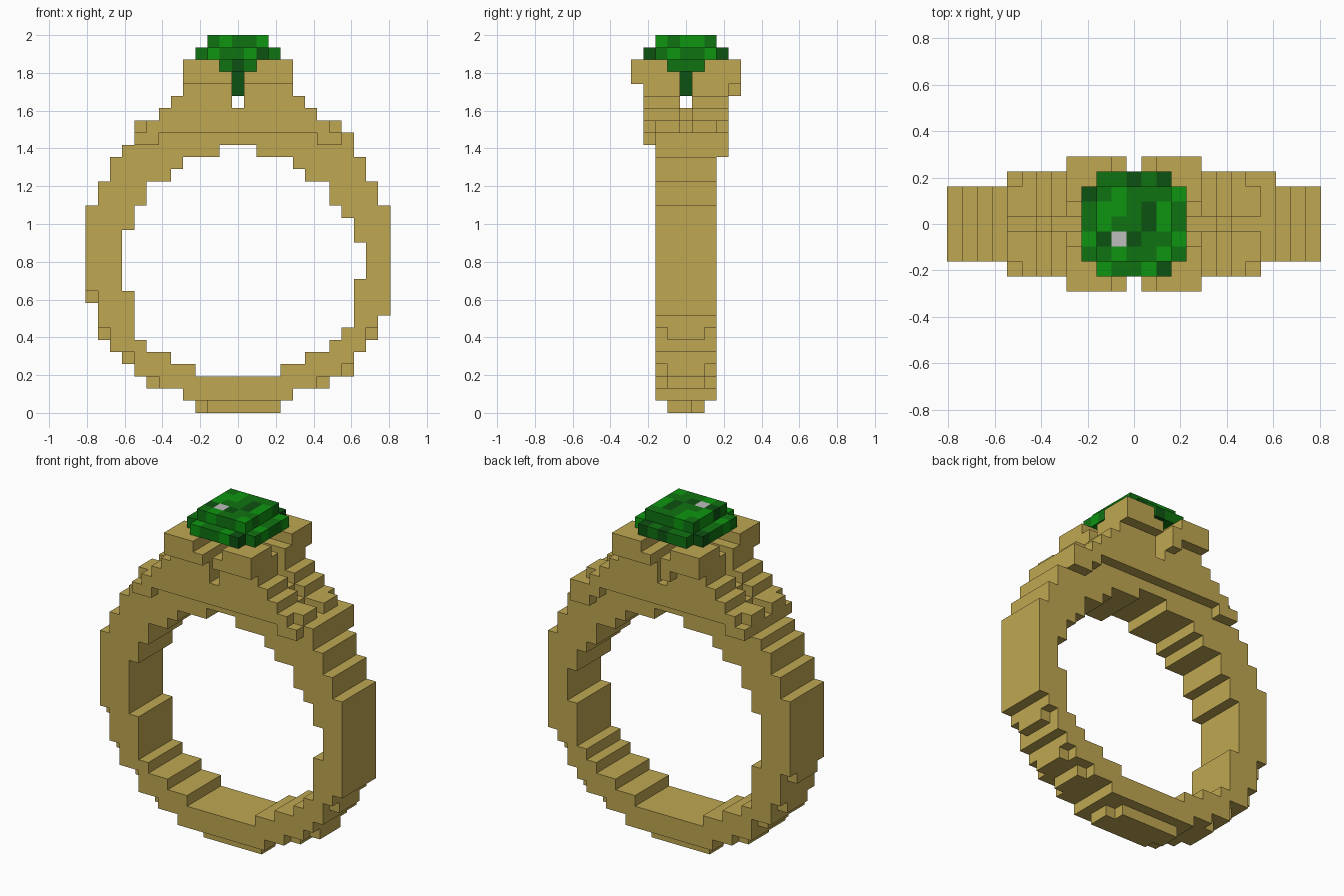
import bpy, bmesh, math
from mathutils import Vector

if "Cube" in bpy.data.objects:
    bpy.data.objects.remove(bpy.data.objects["Cube"], do_unlink=True)

UNIT = 2 / 31  # size of one block


def material(name, color):
    m = bpy.data.materials.new(name)
    m.use_nodes = True
    m.diffuse_color = (*color, 1)
    bsdf = m.node_tree.nodes["Principled BSDF"]
    bsdf.inputs["Base Color"].default_value = (*color, 1)
    bsdf.inputs["Roughness"].default_value = 0.7
    return m


MATS = [
    material("gold", (0.52, 0.386, 0.084)),
    material("bright_green", (0.004, 0.3, 0.005)),
    material("mid_green", (0.005, 0.17, 0.006)),
    material("dark_green", (0.004, 0.084, 0.006)),
    material("pale_glint", (0.51, 0.51, 0.51)),
]
GOLD, BRIGHT, MID, DARK, GLINT = range(5)


def expand(runs, start):
    """Turn (rows, left, right) runs into a dictionary of row -> extents."""
    rows = {}
    for count, left, right in runs:
        for _ in range(count):
            rows[start + len(rows)] = (left, right)
    return rows


def span(reach):
    return range(-reach, reach + 1)


# Band profile: outer and inner reach of each row, from the bottom up
outer = expand([(1, 3, 3), (1, 4, 4), (1, 7, 7), (1, 8, 9), (1, 9, 9),
                (1, 10, 10), (2, 11, 11), (1, 11, 12), (8, 12, 12),
                (2, 11, 11), (2, 10, 10), (1, 9, 9), (1, 8, 9), (1, 8, 8),
                (1, 6, 6), (1, 5, 5)], 0)
inner = expand([(1, 3, 3), (1, 5, 5), (1, 7, 7), (1, 8, 8), (3, 8, 9),
                (1, 9, 9), (3, 9, 10), (1, 9, 9), (1, 8, 9), (1, 8, 8),
                (2, 7, 7), (1, 5, 5), (1, 4, 4), (1, 1, 1)], 3)
SHOULDER = 23

band, shoulders, prongs, gem = {}, {}, {}, {}

for z, (left, right) in outer.items():
    depth = 1 if z == 0 else 3 if z >= SHOULDER else 2
    target = shoulders if z >= SHOULDER else band
    for x in range(-left, right + 1):
        if z in inner and -inner[z][0] <= x <= inner[z][1]:
            continue
        for y in span(depth):
            target[x, y, z] = GOLD

# Chipped edges along the band
for x, z in [(7, 2), (-7, 2), (9, 3), (-9, 4), (11, 6), (-11, 6), (-12, 9)]:
    for y in (-2, 2):
        band.pop((x, y, z), None)
for cell in [(-3, -1, 0), (3, 1, 0)]:
    band.pop(cell, None)

# Shoulders: notched corners, lower lugs, and the groove along the middle
for x in (-8, 8):
    for y in (-3, 3):
        shoulders.pop((x, y, SHOULDER), None)
for x in (-8, -7, 7, 8):
    for y in (-3, 3):
        shoulders[x, y, SHOULDER - 1] = GOLD
for x, z in [(9, 22), (8, 21), (9, 21)]:
    shoulders[x, 3, z] = GOLD
for x, y, z in list(shoulders):
    cross_slot = z == 25 and (x == 0 or y == 0)
    groove = y == 0 and z >= SHOULDER and abs(x) > 29 - z
    if cross_slot or groove:
        del shoulders[x, y, z]

# Four corner prongs around the stone
for z, depth, gap in [(26, 3, 0), (27, 4, 0), (28, 4, 1)]:
    for x in span(4):
        for y in span(depth):
            if abs(x) > gap and abs(y) > gap:
                prongs[x, y, z] = GOLD
prongs[-1, 4, 26] = GOLD

# Stone: mottled columns, back row first
PATTERN = ["dmmdmdd",
           "dmbmmmb",
           "mbbmdbm",
           "mbmmdbm",
           "bdwdmmb",
           "mmbmmbm",
           "dbmmbdd"]
TONE = {"b": BRIGHT, "m": MID, "d": DARK, "w": GLINT}
for row, line in enumerate(PATTERN):
    for col, tone in enumerate(line):
        x, y = col - 3, 3 - row
        if abs(x) + abs(y) < 6:
            low_tone = MID if tone == "w" else TONE[tone]
            gem[x, y, 29] = low_tone
        if max(abs(x), abs(y)) <= 2:
            gem[x, y, 30] = TONE[tone]
for x in span(1):
    for y in span(1):
        gem[x, y, 28] = DARK if x * y == 0 and x + y >= 0 and (x, y) != (1, 0) else MID
for y in (-1, 1):
    gem[0, y, 28] = DARK
for z in (26, 27):
    gem[0, 0, z] = DARK

FILLED = {**band, **shoulders, **prongs, **gem}
AXES = [Vector((1, 0, 0)), Vector((0, 1, 0)), Vector((0, 0, 1))]


def build(name, cells):
    """Skin the exposed sides of the blocks and merge flat areas."""
    bm = bmesh.new()
    for cell, tone in cells.items():
        centre = Vector(cell) + Vector((0, 0, 0.5))
        for i, axis in enumerate(AXES):
            u, v = AXES[(i + 1) % 3] / 2, AXES[(i + 2) % 3] / 2
            for side in (-1, 1):
                n = axis * side
                if tuple(int(c) for c in Vector(cell) + n) in FILLED:
                    continue
                mid = centre + n / 2
                ring = [mid - u - v, mid + u - v, mid + u + v, mid - u + v]
                if side < 0:
                    ring.reverse()
                face = bm.faces.new([bm.verts.new(p * UNIT) for p in ring])
                # the glint is only on the top
                if tone == GLINT and n.z < 1:
                    face.material_index = MID
                else:
                    face.material_index = tone
    bmesh.ops.remove_doubles(bm, verts=bm.verts[:], dist=UNIT / 100)
    bmesh.ops.dissolve_limit(bm, angle_limit=math.radians(1),
                             verts=bm.verts[:], edges=bm.edges[:],
                             delimit={"MATERIAL"})
    mesh = bpy.data.meshes.new(name)
    for m in MATS:
        mesh.materials.append(m)
    bm.to_mesh(mesh)
    bm.free()
    bpy.context.collection.objects.link(bpy.data.objects.new(name, mesh))


build("band", band)
build("shoulders", shoulders)
build("prongs", prongs)
build("gemstone", gem)
